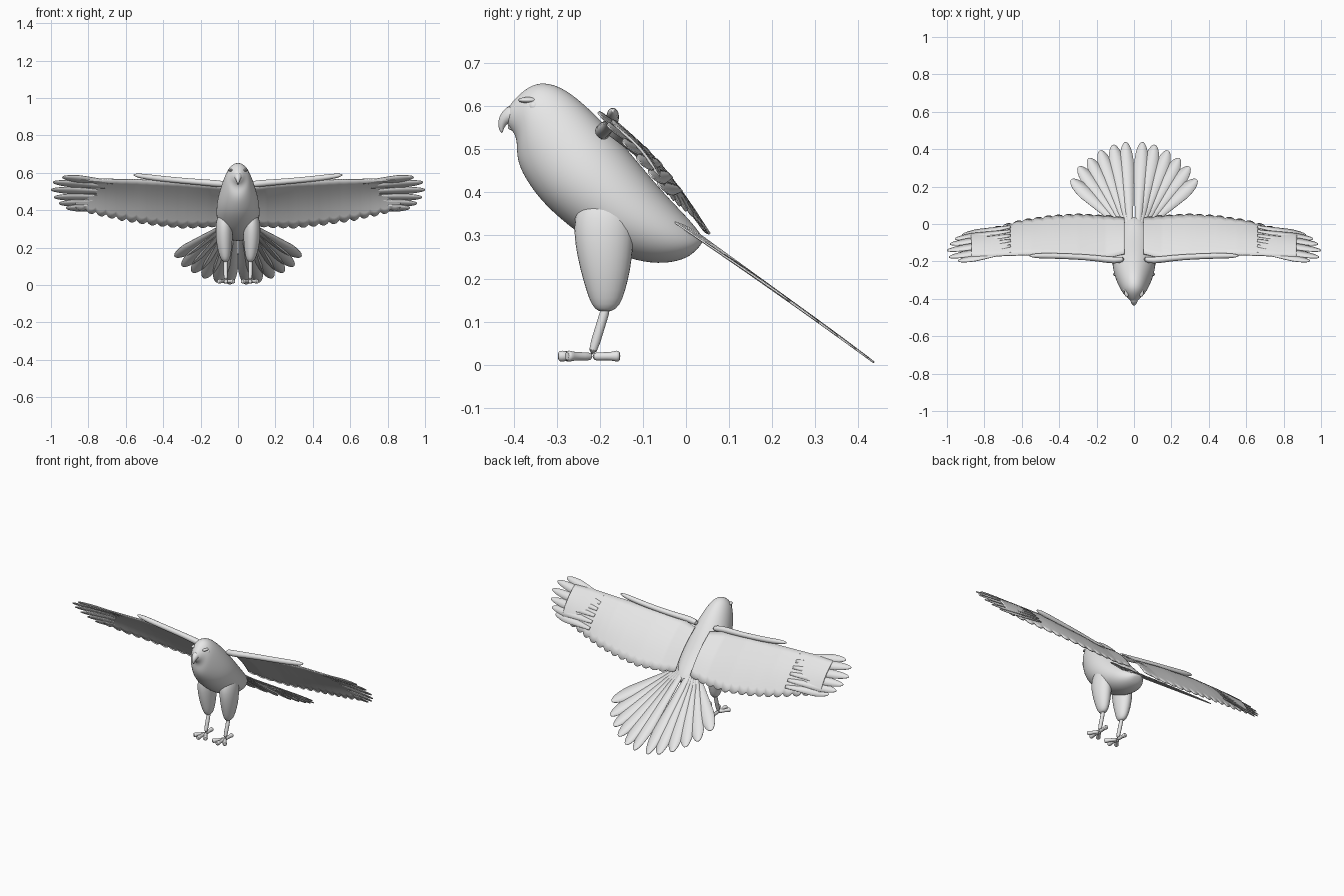
import bpy, bmesh, math
from mathutils import Vector

if "Cube" in bpy.data.objects:
    bpy.data.objects.remove(bpy.data.objects["Cube"], do_unlink=True)

grey = bpy.data.materials.new("plain grey")
grey.use_nodes = True
grey.diffuse_color = (0.8, 0.8, 0.8, 1)
grey.node_tree.nodes["Principled BSDF"].inputs["Base Color"].default_value = (0.8, 0.8, 0.8, 1)


def finish(name, bm, mirror=False, subsurf=0, thickness=0):
    bmesh.ops.recalc_face_normals(bm, faces=bm.faces)
    mesh = bpy.data.meshes.new(name)
    bm.to_mesh(mesh)
    bm.free()
    mesh.materials.append(grey)
    ob = bpy.data.objects.new(name, mesh)
    bpy.context.collection.objects.link(ob)
    bpy.ops.object.select_all(action='DESELECT')
    ob.select_set(True)
    bpy.context.view_layer.objects.active = ob
    bpy.ops.object.shade_smooth_by_angle(angle=math.radians(60))
    if thickness:
        mod = ob.modifiers.new("thickness", 'SOLIDIFY')
        mod.thickness, mod.offset = thickness, 0
    if subsurf:
        ob.modifiers.new("smooth", 'SUBSURF').levels = subsurf
        ob.modifiers["smooth"].render_levels = subsurf
    if mirror:
        ob.modifiers.new("mirror", 'MIRROR').use_mirror_merge = False
    return ob


def skin(bm, rows, closed):
    """Bridge rows of points with quads; closed rows become a capped tube."""
    rows = [[bm.verts.new(p) for p in row] for row in rows]
    n = len(rows[0])
    for a, b in zip(rows, rows[1:]):
        for i in range(n if closed else n - 1):
            j = (i + 1) % n
            bm.faces.new((a[i], a[j], b[j], b[i]))
    if closed:
        bm.faces.new(rows[0])
        bm.faces.new(rows[-1])


def ring(centre, u, v, sides):
    return [centre + u * math.cos(a) + v * math.sin(a)
            for a in (2 * math.pi * i / sides for i in range(sides))]


def tube(bm, path, sides=10):
    """Round tube through (x, y, z, radius) points."""
    pts = [Vector(p[:3]) for p in path]
    rows = []
    for i, p in enumerate(path):
        d = (pts[min(i + 1, len(pts) - 1)] - pts[max(i - 1, 0)]).normalized()
        side = Vector((1, 0, 0)) if abs(d.x) < 0.8 else Vector((0, 1, 0))
        u = (side - d * side.dot(d)).normalized()
        rows.append(ring(pts[i], u * p[3], d.cross(u) * p[3], sides))
    skin(bm, rows, True)


def ball(name, centre, scale):
    bm = bmesh.new()
    bmesh.ops.create_uvsphere(bm, u_segments=16, v_segments=10, radius=1)
    for v in bm.verts:
        v.co = Vector(c + s * k for c, s, k in zip(centre, scale, v.co))
    return finish(name, bm, mirror=True)


def feather(bm, root, tip, normal, half, taper):
    """Flat blade that widens from the root and rounds off past the taper point."""
    root, tip = Vector(root), Vector(tip)
    side = normal.cross(tip - root).normalized()
    rows = []
    for i in range(21):
        t = math.sin(i / 20 * math.pi / 2) * 0.998
        w = half * min(1, 0.35 + 0.65 * t / 0.7)
        w *= math.sqrt(1 - max(0, (t - taper) / (1 - taper)) ** 2)
        c = root.lerp(tip, t)
        rows.append([c - side * w, c + normal * w * 0.06, c + side * w])
    skin(bm, rows, False)


def sample(table, x):
    """Point on a polyline at a given x."""
    for a, b in zip(table, table[1:]):
        if x <= b[0]:
            break
    return Vector(a).lerp(Vector(b), (x - a[0]) / (b[0] - a[0]))


# Body and head: back point, front point (y, z) and half width of each section
sections = [
    (-.418, .592, -.415, .555, .015), (-.395, .62, -.398, .538, .032),
    (-.365, .647, -.392, .515, .048), (-.33, .658, -.393, .49, .062),
    (-.28, .643, -.388, .46, .076), (-.22, .592, -.37, .425, .094),
    (-.16, .53, -.338, .38, .111), (-.11, .47, -.288, .333, .118),
    (-.06, .41, -.222, .283, .115), (-.02, .367, -.15, .25, .103),
    (.015, .33, -.08, .233, .083), (.037, .30, -.02, .238, .055),
    (.042, .285, .015, .255, .025)]
bm = bmesh.new()
rows = []
for by, bz, fy, fz, w in sections:
    back, front = Vector((0, by, bz)), Vector((0, fy, fz))
    rows.append(ring((back + front) / 2, Vector((w, 0, 0)), (back - front) / 2, 20))
skin(bm, rows, True)
finish("body", bm, subsurf=2)

# Hooked beak
bm = bmesh.new()
tube(bm, [(0, -.385, .585, .027), (0, -.41, .58, .022), (0, -.424, .568, .014),
          (0, -.43, .552, .008), (0, -.427, .537, .002)])
tube(bm, [(0, -.385, .556, .018), (0, -.405, .553, .012), (0, -.414, .55, .004)])
finish("beak", bm, subsurf=1)

# Eyes and brows
ball("eyes", (.046, -.352, .598), (.011, .013, .014))
ball("brows", (.038, -.366, .614), (.014, .024, .007))

# Thighs
bm = bmesh.new()
rows = []
for y, z, dx, dy, x in [(-.19, .40, .03, .05, .07), (-.19, .34, .046, .074, .074),
                        (-.19, .28, .048, .07, .074), (-.187, .22, .043, .06, .073),
                        (-.186, .17, .034, .046, .07), (-.186, .138, .025, .034, .068),
                        (-.188, .122, .012, .016, .067)]:
    rows.append(ring(Vector((x, y, z)), Vector((dx, 0, 0)), Vector((0, dy, 0)), 14))
skin(bm, rows, True)
finish("thighs", bm, mirror=True, subsurf=1)

# Shins, then three front toes and one back toe with knobbed ends
bm = bmesh.new()
tube(bm, [(.067, -.18, .15, .013), (.066, -.2, .085, .011), (.065, -.22, .02, .013)])
finish("shins", bm, mirror=True, subsurf=1)
bm = bmesh.new()
for x, y in [(.065, -.298), (.105, -.278), (.022, -.282), (.068, -.152)]:
    ankle, end = Vector((.065, -.218, .019)), Vector((x, y, .02))
    tube(bm, [(*ankle.lerp(end, t), r) for t, r in
              [(0, .011), (.35, .010), (.7, .010), (.88, .015), (1, .011)]])
finish("toes", bm, mirror=True, subsurf=1)

# Wing surface: scalloped, slightly cambered sheet between two edges
leading = [(.05, -.16, .525), (.15, -.185, .54), (.3, -.175, .555), (.55, -.165, .565),
           (.75, -.172, .567), (.88, -.175, .56)]
trailing = [(.05, .035, .325), (.15, .045, .308), (.3, .055, .303), (.45, .045, .318),
            (.6, .022, .34), (.75, -.018, .372), (.88, -.05, .405)]
normal = Vector((0, .74, .67))
SCALLOPS, STEPS = 15, 6


def wing_point(x, t):
    p = sample(leading, x).lerp(sample(trailing, x), t)
    return p + normal * 0.016 * math.sin(math.pi * min(t, 1))


bm = bmesh.new()
rows = []
for i in range(SCALLOPS * STEPS + 1):
    f = i / (SCALLOPS * STEPS)
    x = .05 + .82 * f
    phase = (i % STEPS) / STEPS
    reach = 1 - (.03 + .06 * f) * (2 * phase - 1) ** 2
    rows.append([wing_point(x, reach * k / 8) for k in range(9)])
skin(bm, rows, False)
finish("wings", bm, mirror=True, thickness=.006)

# Spread feathers at the wing tips
bm = bmesh.new()
tips = [(.94, -.198, .577), (.99, -.178, .55), (1, -.142, .51), (.985, -.108, .47),
        (.958, -.08, .437), (.92, -.06, .413)]
for i, tip in enumerate(tips):
    root = wing_point(.66, .1 + .14 * i) + normal * .002 * i
    feather(bm, root, tip, normal, .026, .55)
finish("wing_tip_feathers", bm, mirror=True, thickness=.004)

# Arm along the leading edge, ending in a pointed wrist
bm = bmesh.new()
tube(bm, [(.05, -.185, .535, .016), (.1, -.198, .542, .02), (.2, -.182, .55, .017),
          (.32, -.174, .56, .016), (.44, -.17, .572, .016), (.51, -.17, .582, .015),
          (.545, -.17, .587, .01), (.56, -.17, .59, .003)])
finish("wing_arms", bm, mirror=True, subsurf=1)

# Fanned tail
bm = bmesh.new()
tail_normal = Vector((0, .73, 1)).normalized()
for i, (x, y) in enumerate([(.045, .437), (.11, .423), (.18, .393), (.24, .352),
                            (.295, .307), (.335, .238)]):
    root = Vector((.02 + .006 * i, -.02, .338)) - tail_normal * .002 * i
    tip = (x, y, .338 - .73 * (y + .02))
    feather(bm, root, tip, tail_normal, .042 if i else .038, .72)
finish("tail_feathers", bm, mirror=True, thickness=.004)
